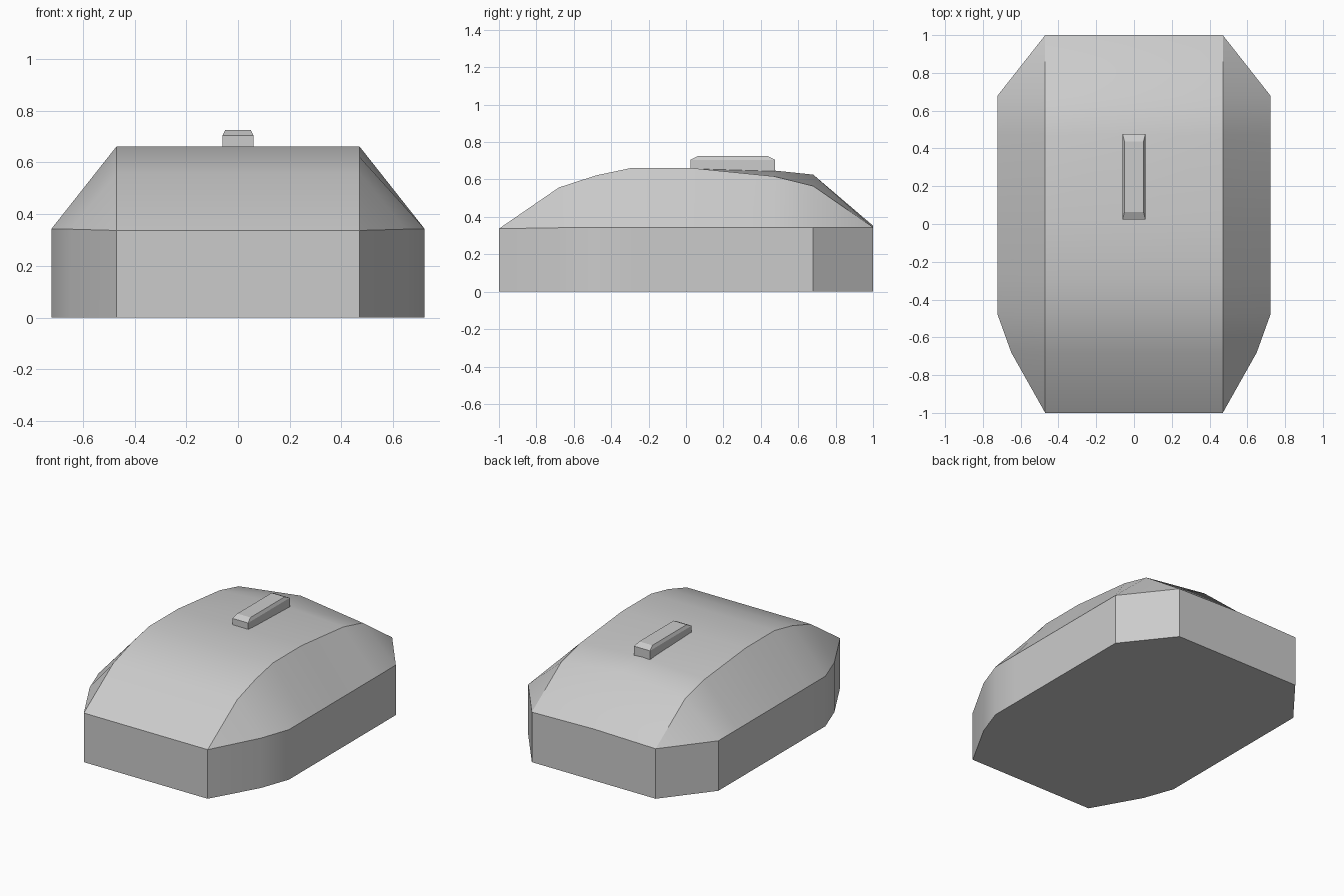
import bpy, bmesh

if "Cube" in bpy.data.objects:
    bpy.data.objects.remove(bpy.data.objects["Cube"])


def make_object(name, bm):
    bmesh.ops.remove_doubles(bm, verts=bm.verts, dist=0.0005)
    bmesh.ops.dissolve_degenerate(bm, edges=bm.edges, dist=0.0001)
    bmesh.ops.recalc_face_normals(bm, faces=bm.faces)
    mesh = bpy.data.meshes.new(name)
    bm.to_mesh(mesh)
    bm.free()
    obj = bpy.data.objects.new(name, mesh)
    bpy.context.collection.objects.link(obj)
    return obj


# Body stations: y, half width, rim height, shoulder height, centre height
stations = [
    (-1.00, 0.47, 0.337, 0.337, 0.337),
    (-0.68, 0.65, 0.342, 0.557, 0.557),
    (-0.48, 0.722, 0.343, 0.622, 0.622),
    (-0.29, 0.722, 0.343, 0.662, 0.662),
    (0.02, 0.722, 0.343, 0.662, 0.662),
    (0.47, 0.722, 0.343, 0.617, 0.648),
    (0.68, 0.722, 0.343, 0.565, 0.626),
    (1.00, 0.47, 0.343, 0.343, 0.353),
]
shoulder = 0.47

# Body: loft the cross-sections, then close both ends and the flat base
bm = bmesh.new()
rows = []
for y, w, rim, side, mid in stations:
    section = [(-w, 0), (-w, rim), (-shoulder, side), (0, mid),
               (shoulder, side), (w, rim), (w, 0)]
    rows.append([bm.verts.new((x, y, z)) for x, z in section])
for a, b in zip(rows, rows[1:]):
    for i in range(6):
        bm.faces.new((a[i], a[i + 1], b[i + 1], b[i]))
bm.faces.new([r[0] for r in rows] + [r[6] for r in reversed(rows)])
for r in (rows[0], rows[-1]):
    bm.faces.new(r)
body = make_object("mouse_body", bm)

# Smooth the gentle curves but keep the shoulder and rim crisp
bpy.context.view_layer.objects.active = body
body.select_set(True)
bpy.ops.object.shade_smooth_by_angle(angle=0.5)

# Scroll wheel: a slim bar with a chamfered top
bm = bmesh.new()
levels = [(0.06, 0.226, 0.63), (0.06, 0.226, 0.705), (0.05, 0.186, 0.725)]
rings = []
for hx, hy, z in levels:
    rings.append([bm.verts.new((sx * hx, 0.25 + sy * hy, z))
                  for sx, sy in ((-1, -1), (1, -1), (1, 1), (-1, 1))])
for a, b in zip(rings, rings[1:]):
    for i in range(4):
        j = (i + 1) % 4
        bm.faces.new((a[i], a[j], b[j], b[i]))
bm.faces.new(rings[0])
bm.faces.new(rings[-1])
make_object("scroll_wheel", bm)
